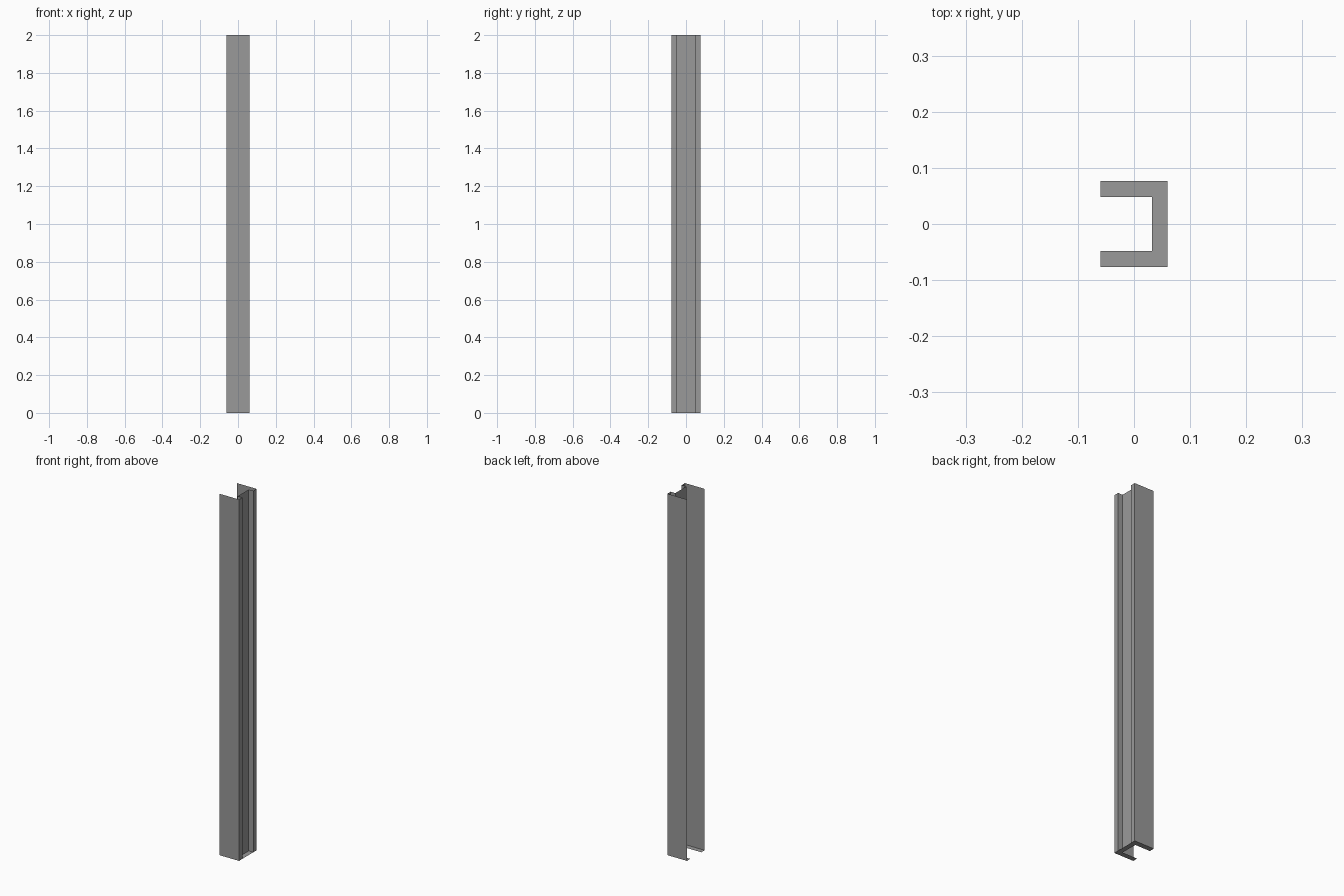
import bpy, bmesh

if "Cube" in bpy.data.objects:
    bpy.data.objects.remove(bpy.data.objects["Cube"])

HX, HY = 0.06, 0.077   # outer half sizes
WX, IY = 0.032, 0.048   # recessed web position, inner edge of flange strip
HEIGHT = 2.0

grey = bpy.data.materials.new("dark_grey")
grey.diffuse_color = (0.32, 0.32, 0.32, 1)
grey.use_nodes = True
grey.node_tree.nodes["Principled BSDF"].inputs["Base Color"].default_value = grey.diffuse_color


def make_object(name, bm):
    mesh = bpy.data.meshes.new(name)
    bm.to_mesh(mesh)
    bm.free()
    mesh.materials.append(grey)
    obj = bpy.data.objects.new(name, mesh)
    bpy.context.collection.objects.link(obj)
    return obj


# thin sheet folded into two flanges with a recessed web, extruded upwards
half = [(-HX, -HY), (HX, -HY), (HX, -IY), (WX, -IY)]
profile = half + [(x, -y) for x, y in reversed(half)]
bm = bmesh.new()
verts = [bm.verts.new((x, y, 0)) for x, y in profile]
edges = [bm.edges.new(pair) for pair in zip(verts, verts[1:])]
extruded = bmesh.ops.extrude_edge_only(bm, edges=edges)["geom"]
top = [g for g in extruded if isinstance(g, bmesh.types.BMVert)]
bmesh.ops.translate(bm, verts=top, vec=(0, 0, HEIGHT))
bm.normal_update()
# outward: the front flange must face -y
if min(bm.faces, key=lambda f: f.calc_center_median().y).normal.y > 0:
    bmesh.ops.reverse_faces(bm, faces=bm.faces[:])
make_object("folded_channel_wall", bm)

# flat C-shaped plate closing the bottom
c_half = [(HX, -HY), (-HX, -HY), (-HX, -IY), (WX, -IY)]
bm = bmesh.new()
outline = c_half + [(x, -y) for x, y in reversed(c_half)]
face = bm.faces.new([bm.verts.new((x, y, 0)) for x, y in outline])
bm.normal_update()
if face.normal.z > 0:
    face.normal_flip()
make_object("bottom_plate", bm)
